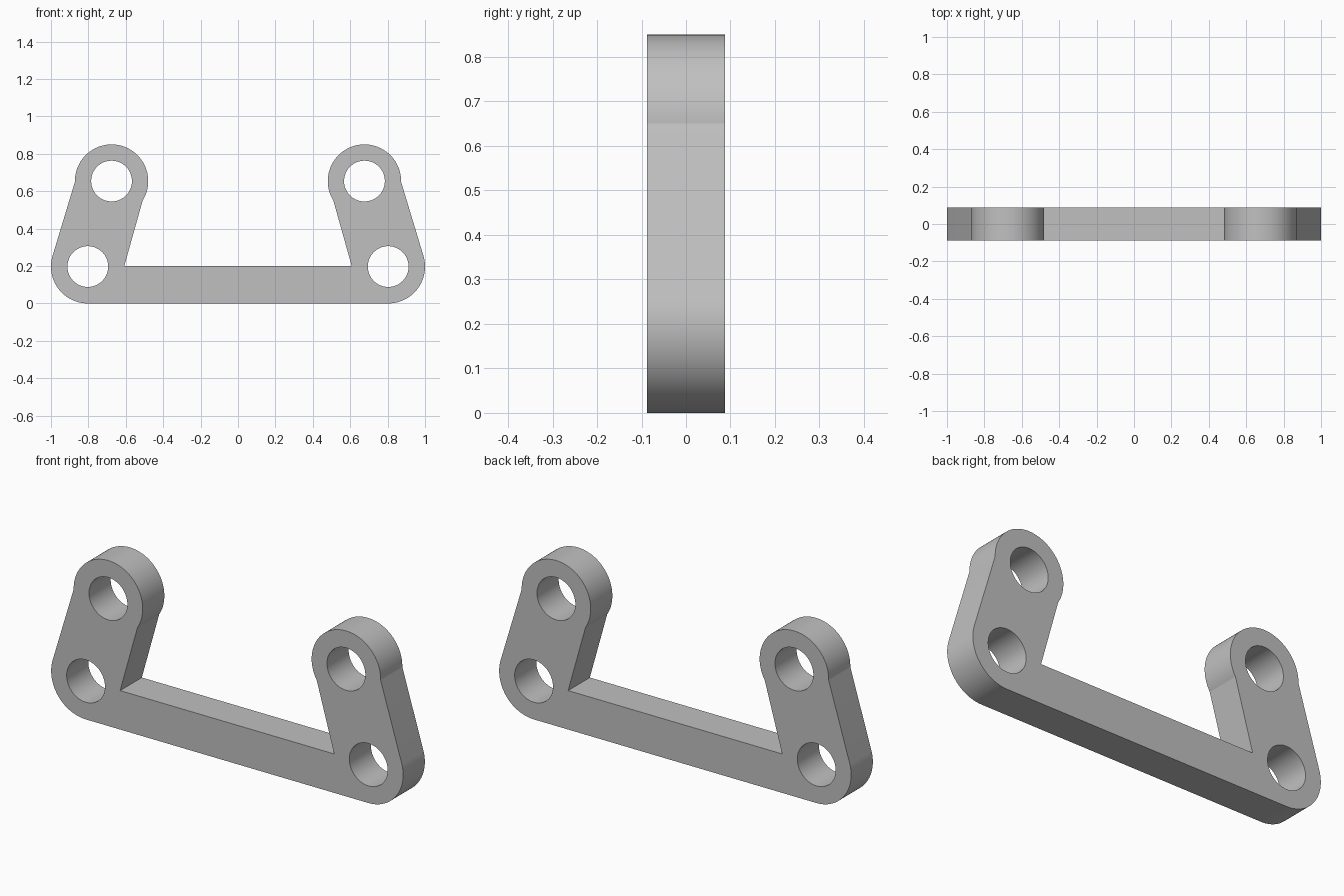
import bpy, bmesh
from math import cos, sin, pi, radians, atan2

if "Cube" in bpy.data.objects:
    bpy.data.objects.remove(bpy.data.objects["Cube"], do_unlink=True)

HALF_DEPTH = 0.088
BOSS_R, HOLE_R = 0.197, 0.109
LOWER, UPPER = (0.803, 0.197), (0.676, 0.654)
OUTER_KINK, INNER_KINK, INNER_CORNER = (0.872, 0.65), (0.51, 0.551), (0.608, 0.2)


def arc(center, radius, start, end, steps):
    """Points along an arc, angles in radians."""
    return [(center[0] + radius * cos(start + (end - start) * i / steps),
             center[1] + radius * sin(start + (end - start) * i / steps))
            for i in range(steps + 1)]


def angle_to(center, point):
    return atan2(point[1] - center[1], point[0] - center[0])


def mirrored(points):
    return [(-x, z) for x, z in reversed(points)]


# Half of the outline: lower corner, arm end, then the inner corner
half = arc(LOWER, BOSS_R, -pi / 2, 0, 24)
half += arc(LOWER, BOSS_R, 0, radians(16), 4)[1:]
half += arc(UPPER, BOSS_R - 0.001, angle_to(UPPER, OUTER_KINK),
            angle_to(UPPER, INNER_KINK) + 2 * pi, 56)
half.append(INNER_CORNER)
loops = [half + mirrored(half)]

# Pivot holes on both sides
for center in (LOWER, UPPER):
    hole = arc(center, HOLE_R, 0, 2 * pi, 64)[:-1]
    loops += [hole, mirrored(hole)]

# Fill the profile and extrude it through the depth
bm = bmesh.new()
edges = []
for loop in loops:
    verts = [bm.verts.new((x, -HALF_DEPTH, z)) for x, z in loop]
    edges += [bm.edges.new((a, b)) for a, b in zip(verts, verts[1:] + verts[:1])]
bmesh.ops.triangle_fill(bm, edges=edges, use_beauty=True, normal=(0, -1, 0))
result = bmesh.ops.extrude_face_region(bm, geom=bm.faces[:], use_keep_orig=True)
moved = [v for v in result["geom"] if isinstance(v, bmesh.types.BMVert)]
bmesh.ops.translate(bm, verts=moved, vec=(0, 2 * HALF_DEPTH, 0))
bmesh.ops.recalc_face_normals(bm, faces=bm.faces[:])

mesh = bpy.data.meshes.new("link_bracket")
bm.to_mesh(mesh)
bm.free()
bracket = bpy.data.objects.new("link_bracket", mesh)
bpy.context.collection.objects.link(bracket)

# Plain grey finish
grey = bpy.data.materials.new("light_grey")
grey.use_nodes = True
colour = (0.53, 0.53, 0.53, 1)
grey.diffuse_color = colour
grey.node_tree.nodes["Principled BSDF"].inputs["Base Color"].default_value = colour
mesh.materials.append(grey)

# Smooth curved walls, crisp edges
bpy.ops.object.select_all(action='DESELECT')
bracket.select_set(True)
bpy.context.view_layer.objects.active = bracket
bpy.ops.object.shade_smooth_by_angle(angle=radians(12))
